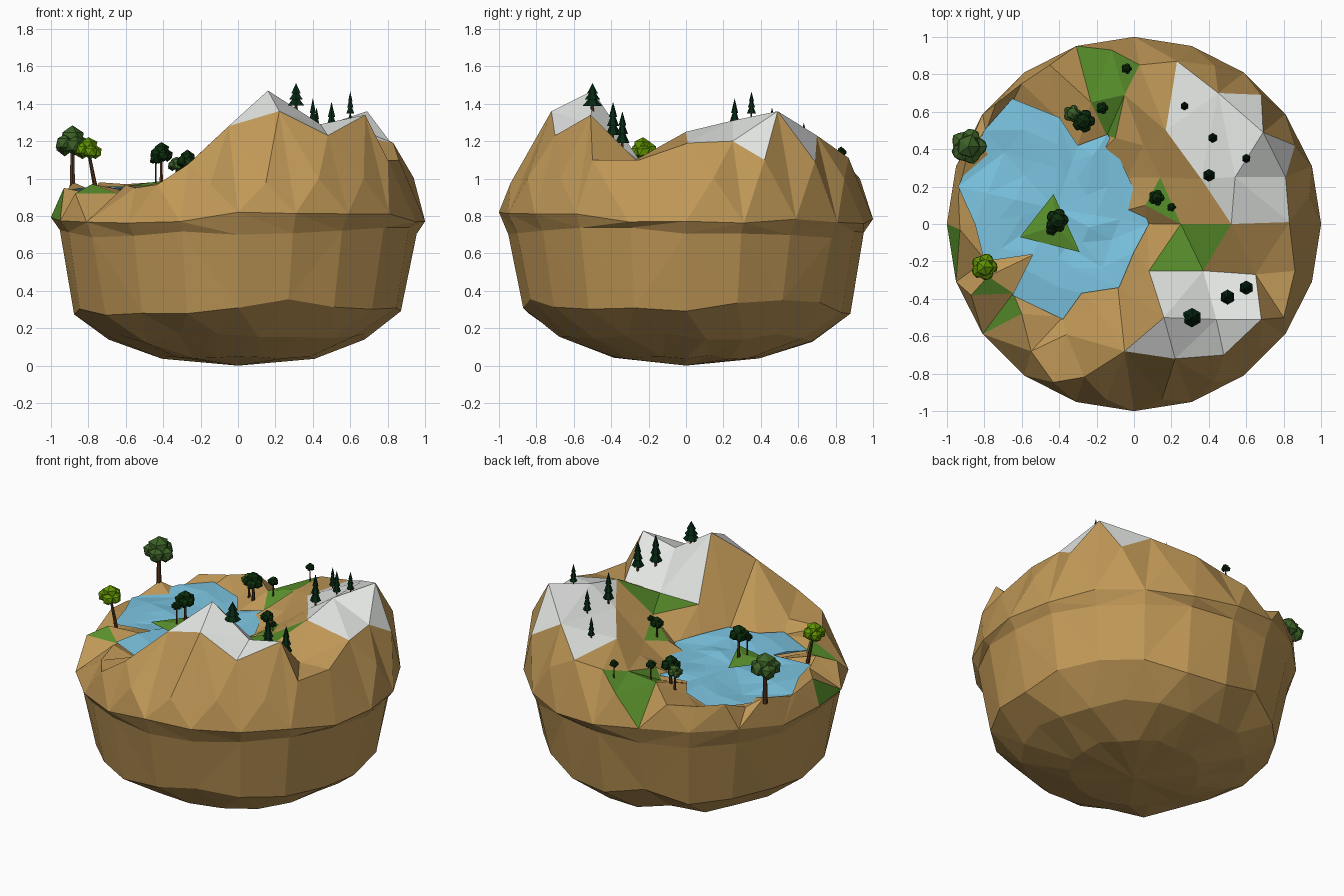
import bpy, bmesh, math, random
from mathutils import Vector, Matrix, geometry
from mathutils.bvhtree import BVHTree

if "Cube" in bpy.data.objects:
    bpy.data.objects.remove(bpy.data.objects["Cube"])

random.seed(4)
TAU = math.tau


def material(name, rgb):
    m = bpy.data.materials.new(name)
    m.diffuse_color = (*rgb, 1)
    m.use_nodes = True
    m.node_tree.nodes["Principled BSDF"].inputs["Base Color"].default_value = m.diffuse_color
    return m


SOIL = material("soil", (0.53, 0.315, 0.095))
SNOW = material("snow", (0.84, 0.86, 0.84))
GRASS = material("grass", (0.10, 0.28, 0.025))
WATER = material("water", (0.20, 0.56, 0.76))
BARK = material("bark", (0.09, 0.035, 0.012))
PINE = material("pine green", (0.002, 0.02, 0.006))
DARK = material("dark leaf", (0.004, 0.028, 0.004))
LEAF = material("mid leaf", (0.045, 0.12, 0.02))
LIME = material("lime leaf", (0.12, 0.30, 0.0))


def finish(name, bm, mats):
    me = bpy.data.meshes.new(name)
    bm.normal_update()
    bm.to_mesh(me)
    bm.free()
    for m in mats:
        me.materials.append(m)
    ob = bpy.data.objects.new(name, me)
    bpy.context.collection.objects.link(ob)
    return ob


def jit(a):
    return random.uniform(-a, a)


def polar(r, a, z):
    return Vector((r * math.cos(a), r * math.sin(a), z))


# Lake outline, shared by the water sheet and the basin beneath it
OUTLINE = [(0.08, 0), (-0.03, 0.25), (-0.14, 0.48), (-0.3, 0.42), (-0.4, 0.57),
           (-0.65, 0.67), (-0.8, 0.5), (-0.94, 0.2), (-0.85, 0), (-0.8, -0.2),
           (-0.52, -0.16), (-0.65, -0.38), (-0.38, -0.51), (-0.28, -0.37),
           (-0.08, -0.34), (0, -0.15)]
CENTRE = Vector((-0.42, 0.08))


def lake_point(p, s, z):
    q = CENTRE + (Vector(p) - CENTRE) * s
    return Vector((q.x, q.y, z))


# Terrain control points
FRONT_SNOW = [(0.16, -0.5, 1.47), (0.22, -0.72, 1.36), (-0.05, -0.68, 1.28),
              (0.48, -0.7, 1.23), (0.44, -0.51, 1.29), (0.68, -0.51, 1.34),
              (0.08, -0.25, 1.1), (0.37, -0.25, 1.1), (0.65, -0.27, 1.1)]
BACK_SNOW = [(0.52, 0, 1.25), (0.83, 0.01, 1.19), (0.36, 0.24, 1.19), (0.54, 0.25, 1.31),
             (0.81, 0.25, 1.2), (0.69, 0.49, 1.36), (0.86, 0.42, 1.1), (0.68, 0.69, 1.09),
             (0.45, 0.7, 1.23), (0.23, 0.87, 1.11), (0.17, 0.5, 1.13)]
SOILS = [(-0.88, 0.42, 0.98), (-0.74, 0.64, 0.98), (-0.6, 0.75, 0.97), (-0.93, -0.03, 0.95),
         (-0.78, -0.28, 0.97), (-0.87, -0.38, 0.92), (-0.6, -0.48, 0.965), (-0.55, -0.68, 0.95),
         (-0.36, -0.59, 0.99), (-0.2, -0.45, 1.03), (0.25, 0, 1.08),
         (0.14, 0.25, 1.03), (0.06, 0.1, 0.99), (-0.05, 0.69, 1.04), (-0.23, 0.65, 1.0),
         (-0.45, 0.85, 0.98), (-0.12, 0.93, 1.0), (0.03, 0.85, 1.09), (-0.1, 0.46, 0.99),
         (0.05, 0.42, 1.02), (0.86, -0.25, 1.1), (0.8, -0.5, 1.1)]
GRASS_SPOTS = [(0.22, -0.17, 0.09), (0.38, -0.09, 0.08), (0.15, 0.12, 0.05), (-0.13, 0.6, 0.07),
               (-0.05, 0.82, 0.05), (-0.2, 0.82, 0.1), (-0.95, -0.09, 0.07),
               (-0.75, -0.38, 0.06), (-0.67, -0.51, 0.06), (-0.43, -0.52, 0.05)]

N = 20
control = [Vector(p) for p in FRONT_SNOW + BACK_SNOW + SOILS]


def clear(p, d):
    return all((p.xy - c.xy).length > d for c in control)


rim = [polar(1, TAU * i / N, 0.79 + jit(0.035)) for i in range(N)]
pts = list(rim)
for i in range(N):
    a = TAU * (i + 0.5) / N
    e = (1 + math.cos(a)) / 2
    outer = polar(0.95, a, 0.94 + 0.07 * e + jit(0.012))
    a = TAU * i / N
    e = (1 + math.cos(a)) / 2
    inner = polar(0.86, a, min(0.96 + 0.34 * e, 1.13))
    if clear(outer, 0.13):
        pts.append(outer)
    if e > 0.2 and clear(inner, 0.2):
        pts.append(inner)
pts += [lake_point(p, 0.98, 0.92) for p in OUTLINE]
pts += [lake_point(p, 0.5, 0.86) for p in OUTLINE[::2]]
k1 = len(pts)
k2 = k1 + len(FRONT_SNOW)
k3 = k2 + len(BACK_SNOW)
pts += control

res = geometry.delaunay_2d_cdt([p.xy for p in pts], [], [], 0, 1e-5)
src = [o[0] for o in res[3]]
bm = bmesh.new()
tv = [bm.verts.new(pts[s]) for s in src]
for tri in res[2]:
    f = bm.faces.new([tv[i] for i in tri])
    ids = [src[i] for i in tri]
    c = f.calc_center_median()
    if all(k1 <= i < k2 for i in ids) or all(k2 <= i < k3 for i in ids):
        f.material_index = 1
    elif any((c.x - x) ** 2 + (c.y - y) ** 2 < r * r for x, y, r in GRASS_SPOTS):
        f.material_index = 2

# Rocky underside: jittered rings closing to a point
prev, shift = [bm.verts.new(p) for p in rim], 0
for r, z, dz, off in [(0.955, 0.71, 0.03, 0), (0.88, 0.31, 0.045, 0),
                      (0.69, 0.145, 0.03, 0.5), (0.4, 0.045, 0.01, 0)]:
    ring = [bm.verts.new(polar(r + jit(0.01), TAU * (i + off) / N, z + jit(dz))) for i in range(N)]
    for i in range(N):
        j = (i + 1) % N
        if off == shift:
            bm.faces.new((prev[i], ring[i], ring[j], prev[j]))
        elif off:
            bm.faces.new((prev[i], ring[i], prev[j]))
            bm.faces.new((prev[j], ring[i], ring[j]))
        else:
            bm.faces.new((prev[i], ring[i], ring[j]))
            bm.faces.new((prev[i], ring[j], prev[j]))
    prev, shift = ring, off
tip = bm.verts.new((0, 0, 0))
for i in range(N):
    bm.faces.new((prev[i], tip, prev[(i + 1) % N]))
bmesh.ops.remove_doubles(bm, verts=bm.verts, dist=1e-4)
bmesh.ops.triangulate(bm, faces=bm.faces)
bmesh.ops.recalc_face_normals(bm, faces=bm.faces)
ground = BVHTree.FromBMesh(bm)
finish("island_ground", bm, [SOIL, SNOW, GRASS])

# Lake surface with faceted ripples
bm = bmesh.new()
M = len(OUTLINE)
rings = [[bm.verts.new(lake_point(p, s * (1 + jit(0.06) * (s < 1)), 0.945 + jit(0.015)))
          for p in OUTLINE] for s in (1, 0.72, 0.42)]
mid = bm.verts.new((CENTRE.x, CENTRE.y, 0.94))
for i in range(M):
    j = (i + 1) % M
    for a, b in zip(rings, rings[1:]):
        bm.faces.new((a[i], a[j], b[i]))
        bm.faces.new((b[i], a[j], b[j]))
    bm.faces.new((rings[-1][i], rings[-1][j], mid))
finish("lake", bm, [WATER])

# Grassy islet in the lake
bm = bmesh.new()
base = [bm.verts.new(p) for p in ((-0.61, -0.07, 0.96), (-0.29, -0.15, 0.96), (-0.43, 0.16, 0.96))]
top = bm.verts.new((-0.42, -0.01, 0.985))
for i in range(3):
    bm.faces.new((base[i], base[(i + 1) % 3], top))
finish("islet", bm, [GRASS])


def height(x, y):
    hit = ground.ray_cast(Vector((x, y, 3)), Vector((0, 0, -1)))[0]
    return hit.z if hit else 0.95


def cone(bm, a, b, r1, r2, n, mat):
    """Tapered stick from a to b."""
    d = b - a
    m = Matrix.Translation((a + b) / 2) @ d.to_track_quat('Z', 'Y').to_matrix().to_4x4()
    vs = bmesh.ops.create_cone(bm, cap_ends=True, segments=n, radius1=r1, radius2=r2,
                               depth=d.length, matrix=m)["verts"]
    for f in {f for v in vs for f in v.link_faces}:
        f.material_index = mat


def round_tree(name, x, y, z, r, leaf, foot=None):
    """Leafy tree: canopy centre (x, y, z), radius r, optional trunk foot."""
    fx, fy = foot or (x, y)
    bm = bmesh.new()
    base = Vector((fx, fy, max(height(fx, fy), 0.95) - 0.01))
    cone(bm, base, Vector((x, y, z)), r * 0.17, r * 0.1, 6, 1)
    blobs = [(0, 0, 0.3, 0.65)] + [(0.5 * math.cos(t), 0.5 * math.sin(t), -0.1 + 0.15 * (k % 2), 0.5)
                                   for k, t in enumerate(TAU * q / 5 for q in range(5))]
    for dx, dy, dz, s in blobs:
        c = Vector((x + dx * r, y + dy * r, z + dz * r))
        vs = bmesh.ops.create_icosphere(bm, subdivisions=1, radius=s * r * 1.06,
                                        matrix=Matrix.Translation(c))["verts"]
        for v in vs:
            v.co = c + (v.co - c) * random.uniform(0.9, 1.08)
    finish(name, bm, [leaf, BARK])


def pine(name, x, y, tip, r):
    """Conifer: trunk and three stacked cones up to the given tip height."""
    z0 = min(height(x, y) - 0.01, tip - 0.1)
    h = tip - z0
    bm = bmesh.new()
    cone(bm, Vector((x, y, z0)), Vector((x, y, z0 + h * 0.4)), r * 0.2, r * 0.15, 5, 1)
    for lo, hi, s in ((0.2, 0.6, 1), (0.42, 0.8, 0.8), (0.64, 1, 0.55)):
        cone(bm, Vector((x, y, z0 + h * lo)), Vector((x, y, z0 + h * hi)), r * s, 0, 6, 0)
    finish(name, bm, [PINE, BARK])


# Broadleaf trees
for i, t in enumerate([(-0.885, 0.415, 1.185, 0.1, LEAF), (-0.8, -0.23, 1.15, 0.075, LIME, (-0.76, -0.22)),
                       (-0.41, 0.02, 1.13, 0.065, DARK), (-0.44, -0.03, 1.1, 0.035, DARK),
                       (-0.27, 0.55, 1.09, 0.065, DARK), (-0.33, 0.59, 1.07, 0.05, LEAF),
                       (-0.17, 0.62, 1.09, 0.035, DARK), (0.12, 0.14, 1.11, 0.045, DARK),
                       (0.2, 0.09, 1.1, 0.025, DARK), (-0.04, 0.83, 1.14, 0.03, DARK)]):
    round_tree(f"round_tree_{i + 1}", *t)

# Pines on the snowy peaks
for i, p in enumerate([(0.31, -0.5, 1.51, 0.052), (0.5, -0.39, 1.41, 0.04), (0.6, -0.34, 1.36, 0.038),
                       (0.4, 0.26, 1.43, 0.034), (0.6, 0.35, 1.465, 0.024), (0.42, 0.46, 1.38, 0.026),
                       (0.27, 0.63, 1.3, 0.022)]):
    pine(f"pine_{i + 1}", *p)
